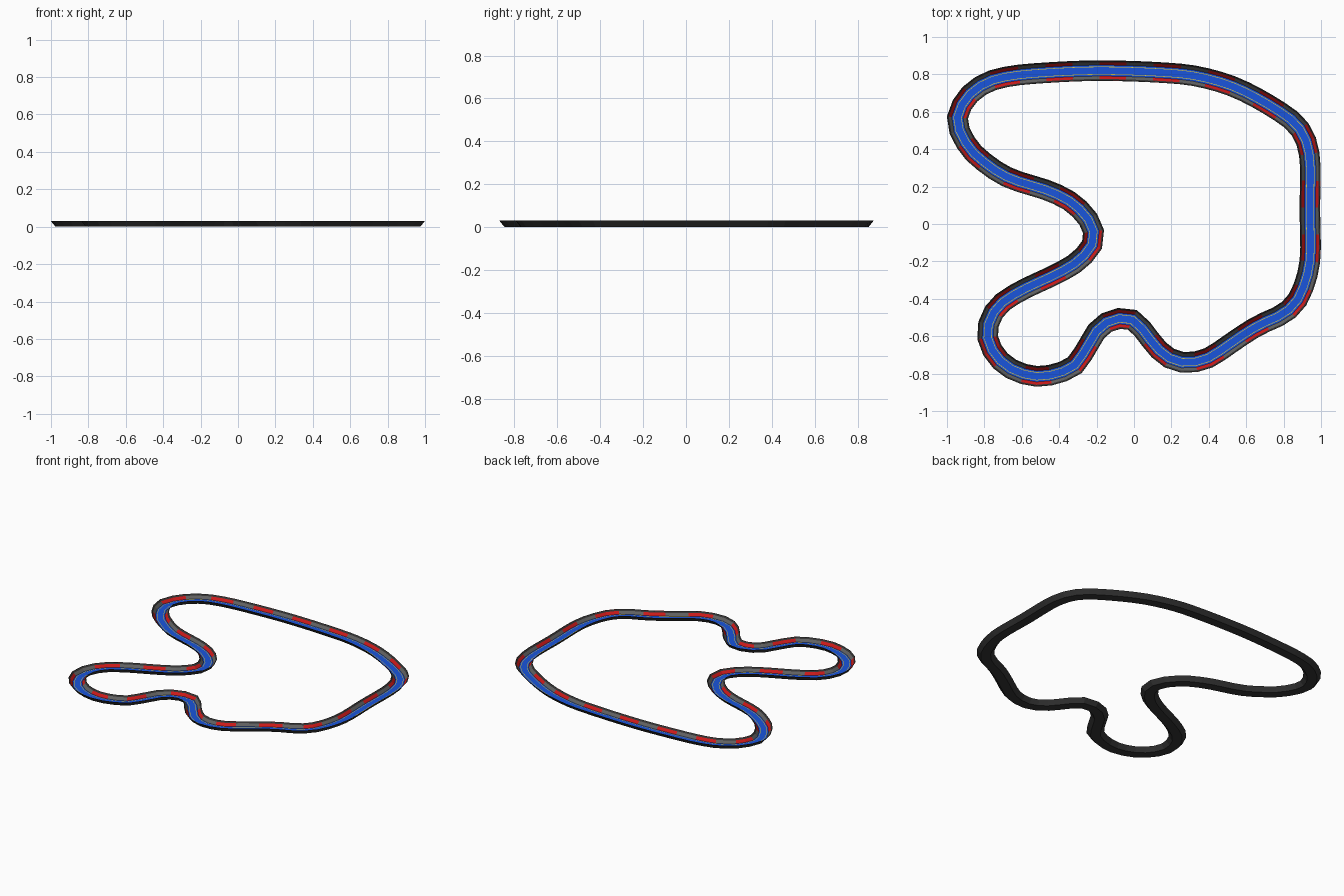
import bpy, bmesh
from mathutils import Vector

if "Cube" in bpy.data.objects:
    bpy.data.objects.remove(bpy.data.objects["Cube"])

# centre line of the circuit, anticlockwise
PATH = [(.94, -.2), (.94, .08), (.94, .35), (.895, .495), (.795, .59), (.565, .72),
        (.35, .787), (.14, .81), (-.18, .82), (-.45, .81), (-.665, .79), (-.80, .75),
        (-.90, .667), (-.945, .55), (-.89, .42), (-.80, .33), (-.665, .245),
        (-.45, .175), (-.32, .105), (-.23, 0), (-.22, -.1), (-.29, -.19),
        (-.40, -.26), (-.61, -.36), (-.73, -.445), (-.783, -.56), (-.76, -.67),
        (-.665, -.77), (-.505, -.815), (-.33, -.765), (-.25, -.655), (-.18, -.55),
        (-.08, -.505), (.01, -.525), (.125, -.665), (.205, -.725), (.29, -.74),
        (.40, -.715), (.565, -.605), (.67, -.54), (.805, -.475), (.885, -.385)]
SEGMENTS = 96


def resample(points, count):
    """Closed Catmull-Rom curve, sampled at equal lengths."""
    p = [Vector(q) for q in points]
    n = len(p)
    fine = []
    for i in range(n):
        a, b, c, d = (p[(i + k) % n] for k in (-1, 0, 1, 2))
        for j in range(12):
            t = j / 12
            fine.append(0.5 * (2 * b + (c - a) * t + (2 * a - 5 * b + 4 * c - d) * t * t
                               + (3 * b - a - 3 * c + d) * t ** 3))
    fine.append(fine[0])
    dist = [0]
    for a, b in zip(fine, fine[1:]):
        dist.append(dist[-1] + (b - a).length)
    out, k = [], 0
    for i in range(count):
        s = dist[-1] * i / count
        while dist[k + 1] <= s:
            k += 1
        out.append(fine[k].lerp(fine[k + 1], (s - dist[k]) / (dist[k + 1] - dist[k])))
    return out


centre = resample(PATH, SEGMENTS)
side = []
for i, c in enumerate(centre):
    a = (c - centre[i - 1]).normalized()
    b = (centre[(i + 1) % SEGMENTS] - c).normalized()
    t = (a + b).normalized()
    side.append(Vector((t.y, -t.x)) / max(t.dot(a), 0.7))


def material(name, colour):
    m = bpy.data.materials.new(name)
    m.diffuse_color = (*colour, 1)
    m.use_nodes = True
    m.node_tree.nodes["Principled BSDF"].inputs["Base Color"].default_value = m.diffuse_color
    return m


def sweep(name, profile, mats, closed=False, keep=lambda i: True):
    """Sweep an (offset, height) profile round the circuit."""
    bm = bmesh.new()
    rings = [[bm.verts.new((*(c + s * o), z)) for o, z in profile]
             for c, s in zip(centre, side)]
    count = len(profile)
    for i in range(SEGMENTS):
        if not keep(i):
            continue
        r, q = rings[i], rings[(i + 1) % SEGMENTS]
        for j in range(count if closed else count - 1):
            k = (j + 1) % count
            f = bm.faces.new((r[j], r[k], q[k], q[j]))
            f.material_index = (i // 2) % len(mats)
    bmesh.ops.delete(bm, geom=[v for v in bm.verts if not v.link_faces], context='VERTS')
    if closed:
        bmesh.ops.recalc_face_normals(bm, faces=bm.faces)
    me = bpy.data.meshes.new(name)
    bm.to_mesh(me)
    bm.free()
    for m in mats:
        me.materials.append(m)
    ob = bpy.data.objects.new(name, me)
    bpy.context.collection.objects.link(ob)


dark = material("dark_base", (.035, .035, .035))
blue = material("blue_lane", (.01, .09, .72))
red = material("red_kerb", (.6, .01, .01))
grey = material("grey_kerb", (.12, .12, .12))
yellow = material("yellow_line", (.75, .6, .05))

# trough-shaped base with sloping walls
sweep("track_base", [(-.055, .03), (-.031, 0), (.031, 0), (.055, .03),
                     (.052, .03), (.030, .003), (-.030, .003), (-.052, .03)], [dark], True)
# flat road surface
sweep("road_surface", [(-.030, .004), (.030, .004)], [blue])
# striped inner walls
sweep("left_kerb", [(-.0535, .0308), (-.0295, .0042)], [red, grey])
sweep("right_kerb", [(.0295, .0042), (.0535, .0308)], [red, grey])
# painted lines
for name, o in (("left_line", -.02), ("right_line", .02)):
    sweep(name, [(o - .0015, .005), (o + .0015, .005)], [yellow])
